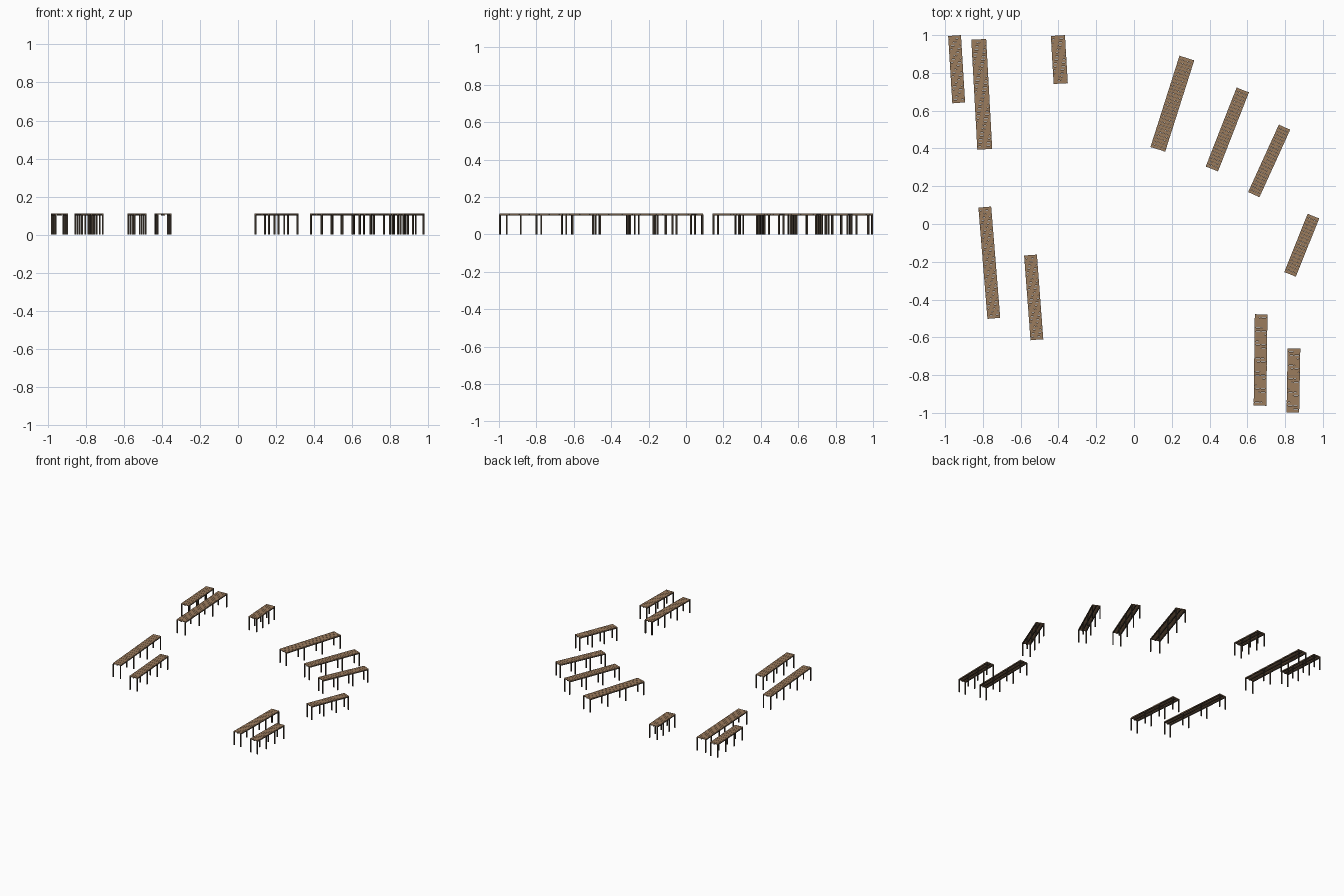
import bpy, bmesh
from mathutils import Vector, Matrix

if "Cube" in bpy.data.objects:
    bpy.data.objects.remove(bpy.data.objects["Cube"])

TOP = 0.111      # deck surface height
PLANK = 0.005    # plank thickness
BEAM = 0.006     # beam height


def material(name, color):
    m = bpy.data.materials.new(name)
    m.diffuse_color = (*color, 1)
    m.use_nodes = True
    m.node_tree.nodes["Principled BSDF"].inputs["Base Color"].default_value = m.diffuse_color
    return m


wood = material("plank_wood", (0.33, 0.20, 0.11))
dark = material("dark_wood", (0.06, 0.045, 0.032))


def boxes(name, items, mat, matrix):
    """One object made of boxes given as (centre, size)."""
    bm = bmesh.new()
    for c, s in items:
        bmesh.ops.create_cube(bm, size=1,
                              matrix=Matrix.Translation(c) @ Matrix.Diagonal((*s, 1)))
    me = bpy.data.meshes.new(name)
    bm.to_mesh(me)
    bm.free()
    me.materials.append(mat)
    ob = bpy.data.objects.new(name, me)
    ob.matrix_world = matrix
    bpy.context.collection.objects.link(ob)


def dock(i, x0, y0, x1, y1, width):
    a, b = Vector((x0, y0, 0)), Vector((x1, y1, 0))
    length = (b - a).length
    u = (b - a) / length
    angle = Vector((1, 0)).angle_signed(u.xy)
    mat = Matrix.Translation((a + b) / 2) @ Matrix.Rotation(-angle, 4, 'Z')
    # cross planks with narrow gaps
    n = round(length / 0.018)
    pitch = length / n
    planks = [((-length / 2 + (k + 0.5) * pitch, 0, TOP - PLANK / 2),
               (pitch * 0.94, width, PLANK)) for k in range(n)]
    boxes(f"deck_planks_{i}", planks, wood, mat)
    # lengthwise beams under the planks
    off = width / 2 - 0.004
    zb = TOP - PLANK - BEAM / 2
    beams = [((0, y, zb), (length - 0.004, 0.007, BEAM)) for y in (-off, 0, off)]
    boxes(f"deck_beams_{i}", beams, dark, mat)
    # four pairs of posts
    h = TOP - PLANK
    span = length - 0.008
    posts = [((-span / 2 + span * k / 3, s * off, h / 2), (0.008, 0.008, h))
             for k in range(4) for s in (-1, 1)]
    boxes(f"support_posts_{i}", posts, dark, mat)


# end centres and width of each walkway
docks = [
    (-0.950, 0.998, -0.928, 0.641, 0.068),
    (-0.822, 0.978, -0.790, 0.395, 0.079),
    (-0.403, 0.998, -0.388, 0.743, 0.075),
    (0.280, 0.879, 0.126, 0.395, 0.082),
    (0.576, 0.710, 0.412, 0.291, 0.070),
    (0.797, 0.513, 0.634, 0.155, 0.066),
    (0.950, 0.042, 0.826, -0.267, 0.066),
    (-0.790, 0.090, -0.742, -0.500, 0.068),
    (-0.548, -0.164, -0.514, -0.613, 0.068),
    (0.673, -0.478, 0.667, -0.962, 0.067),
    (0.847, -0.659, 0.841, -0.998, 0.067),
]
for i, d in enumerate(docks, 1):
    dock(i, *d)
